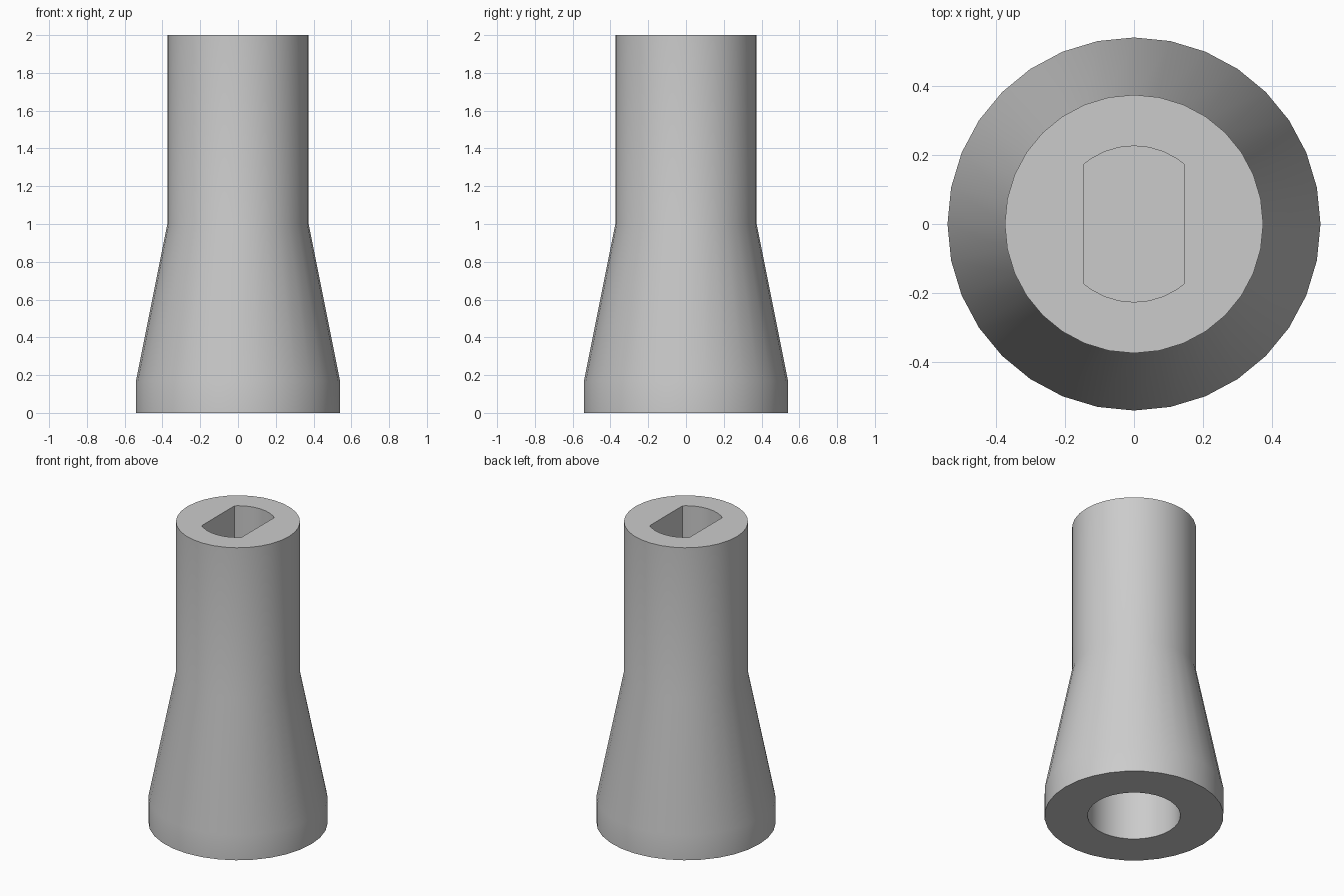
import bpy
import bmesh
import math

SIDES = 32

cube = bpy.data.objects.get("Cube")
if cube:
    bpy.data.objects.remove(cube, do_unlink=True)


def make_material(name, color):
    mat = bpy.data.materials.new(name)
    mat.use_nodes = True
    mat.diffuse_color = color
    mat.node_tree.nodes["Principled BSDF"].inputs["Base Color"].default_value = color
    return mat


def circle(radius):
    steps = [2 * math.pi * i / SIDES for i in range(SIDES)]
    return [(radius * math.cos(a), radius * math.sin(a)) for a in steps]


def double_flat(radius, half_width):
    """Circle cut by two flats, with the same point count as a full circle."""
    corner = math.sqrt(radius ** 2 - half_width ** 2)
    points = []
    for x, y in circle(radius):
        if abs(x) > half_width:
            x = math.copysign(half_width, x)
            y *= corner / (radius * math.sin(math.pi / 4))
        points.append((x, y))
    return points


base, shaft, bore = circle(0.54), circle(0.374), circle(0.28)
slot = double_flat(0.226, 0.146)

# Rings run from the bore ceiling, over the outside, down to the slot floor
rings = [(bore, 0.8), (bore, 0), (base, 0), (base, 0.17),
         (shaft, 1), (shaft, 2), (slot, 2), (slot, 1.2)]

bm = bmesh.new()
loops = [[bm.verts.new((x, y, z)) for x, y in ring] for ring, z in rings]
for low, high in zip(loops, loops[1:]):
    for i in range(SIDES):
        j = (i + 1) % SIDES
        bm.faces.new((low[i], low[j], high[j], high[i]))

# Bore ceiling and slot floor
bm.faces.new(loops[0])
bm.faces.new(loops[-1])
bmesh.ops.recalc_face_normals(bm, faces=bm.faces)

mesh = bpy.data.meshes.new("tapered_sleeve")
bm.to_mesh(mesh)
bm.free()
mesh.materials.append(make_material("plain grey", (0.6, 0.6, 0.6, 1)))
sleeve = bpy.data.objects.new("tapered_sleeve", mesh)
bpy.context.collection.objects.link(sleeve)

# Smooth sides with crisp rims
bpy.ops.object.select_all(action="DESELECT")
sleeve.select_set(True)
bpy.context.view_layer.objects.active = sleeve
bpy.ops.object.shade_smooth_by_angle(angle=math.radians(30))
